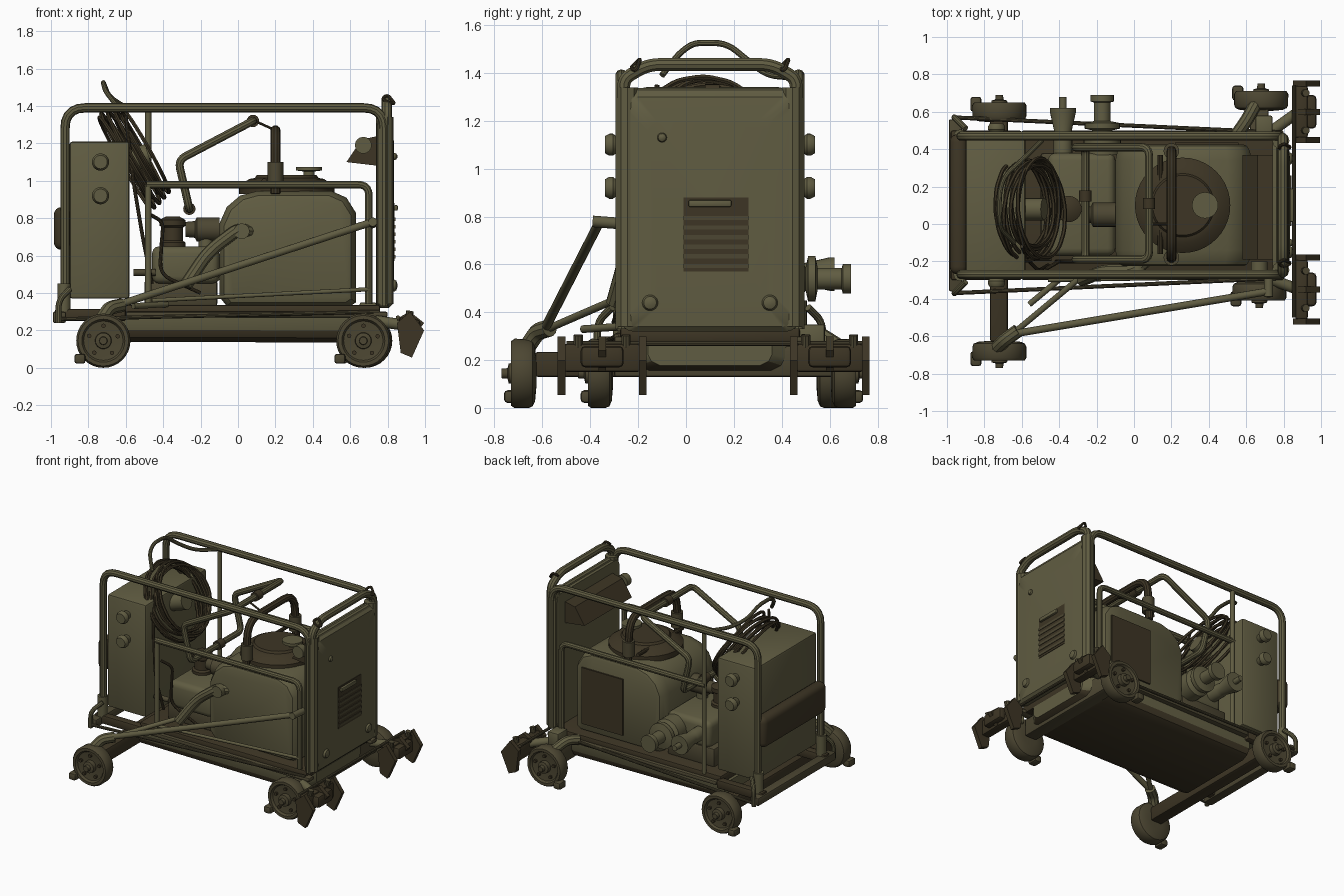
import bpy, bmesh, math, random
from mathutils import Vector as V

random.seed(4)

def material(name, rgb):
    m = bpy.data.materials.new(name)
    m.diffuse_color = (*rgb, 1)
    return m

OLIVE = material("olive paint", (0.118, 0.108, 0.054))
BROWN = material("dark brown", (0.047, 0.036, 0.018))
DRAB = material("brown olive", (0.073, 0.062, 0.032))

def finish(name, bm, mat):
    bmesh.ops.recalc_face_normals(bm, faces=bm.faces[:])
    me = bpy.data.meshes.new(name)
    bm.to_mesh(me)
    bm.free()
    me.materials.append(mat)
    ob = bpy.data.objects.new(name, me)
    bpy.context.collection.objects.link(ob)
    return ob

def loft(name, rings, mat):
    bm = bmesh.new()
    vs = [[bm.verts.new(p) for p in r] for r in rings]
    n = len(vs[0])
    for a, b in zip(vs, vs[1:]):
        for i in range(n):
            bm.faces.new((a[i], a[(i + 1) % n], b[(i + 1) % n], b[i]))
    bm.faces.new(vs[0])
    bm.faces.new(vs[-1])
    return finish(name, bm, mat)

def box(name, lo, hi, mat, bevel=0.0, seg=2):
    bm = bmesh.new()
    bmesh.ops.create_cube(bm, size=1)
    for v in bm.verts:
        v.co = [lo[i] + (v.co[i] + 0.5) * (hi[i] - lo[i]) for i in range(3)]
    if bevel:
        bmesh.ops.bevel(bm, geom=bm.edges[:], offset=bevel, segments=seg, profile=0.5, affect='EDGES')
    return finish(name, bm, mat)

def lathe(name, prof, loc, axis, mat, seg=24):
    # prof: (radius, distance along axis)
    q = V((0, 0, 1)).rotation_difference(V(axis).normalized())
    rings = [[V(loc) + q @ V((r * math.cos(a), r * math.sin(a), t))
              for a in (2 * math.pi * i / seg for i in range(seg))] for r, t in prof]
    return loft(name, rings, mat)

def cyl(name, a, b, r, mat, seg=16):
    d = V(b) - V(a)
    return lathe(name, [(r, 0), (r, d.length)], a, d, mat, seg)

def tube(name, pts, r, mat, bend=0.07, closed=False, res=3):
    # pipe through points with rounded corners
    p, out = [V(q) for q in pts], []
    n = len(p)
    for i in range(n):
        if not closed and i in (0, n - 1):
            out.append(p[i])
            continue
        a, c, b = p[i - 1], p[i], p[(i + 1) % n]
        k = min(bend, (a - c).length * 0.45, (b - c).length * 0.45)
        s, e = c + (a - c).normalized() * k, c + (b - c).normalized() * k
        for j in range(6):
            t = j / 5
            out.append(s * (1 - t) ** 2 + c * 2 * t * (1 - t) + e * t * t)
    cu = bpy.data.curves.new(name, 'CURVE')
    cu.dimensions = '3D'
    cu.bevel_depth, cu.bevel_resolution, cu.use_fill_caps = r, res, True
    sp = cu.splines.new('POLY')
    sp.points.add(len(out) - 1)
    for q, co in zip(sp.points, out):
        q.co = (*co, 1)
    sp.use_cyclic_u = closed
    tmp = bpy.data.objects.new(name + " path", cu)
    bpy.context.collection.objects.link(tmp)
    me = bpy.data.meshes.new_from_object(tmp.evaluated_get(bpy.context.evaluated_depsgraph_get()))
    bpy.data.objects.remove(tmp)
    me.materials.clear()
    me.materials.append(mat)
    ob = bpy.data.objects.new(name, me)
    bpy.context.collection.objects.link(ob)
    return ob

F, B = -0.27, 0.47   # front and back frame planes

# chassis tray (dark underside), deck and side channels
tray = [(F, 0.28), (F, 0.2), (F + 0.02, 0.16), (F + 0.07, 0.135), (B - 0.07, 0.135), (B - 0.02, 0.16), (B, 0.2), (B, 0.28)]
ob = loft("chassis_tray", [[(x, 0.1 + (y - 0.1) * s, 0.28 + (z - 0.28) * s) for y, z in tray]
                           for x, s in ((-0.64, 0.97), (0.6, 1), (0.7, 0.92), (0.76, 0.7))], OLIVE)
ob.data.materials.append(BROWN)
for f in ob.data.polygons:
    f.material_index = int(f.normal.z < -0.3)
box("deck", (-0.62, F - 0.005, 0.275), (0.76, B + 0.005, 0.335), BROWN, 0.01)
for y in (F, B):
    box("side_channel", (-0.98, y - 0.03, 0.25), (-0.6, y + 0.03, 0.315), BROWN, 0.012)
    box("side_lip", (-0.6, y - 0.03, 0.27), (0.8, y + 0.03, 0.3), DRAB, 0.01)
box("left_cross_channel", (-0.99, -0.36, 0.24), (-0.92, 0.56, 0.3), DRAB, 0.01)
for y, s in ((F, -1), (B, 1)):
    tube("guard_rod", [(-0.97, y + s * 0.1, 0.26), (0.76, y + s * 0.02, 0.3)], 0.011, DRAB)
    cyl("corner_socket", (-0.93, y, 0.3), (-0.93, y, 0.45), 0.035, OLIVE)
    tube("corner_hook", [(-0.96, y + s * 0.1, 0.24), (-0.96, y + s * 0.1, 0.36), (-0.9, y + s * 0.04, 0.42)], 0.016, OLIVE)

# tubular cage
for y in (F, B):
    tube("main_cage_rail", [(-0.925, y, 0.33), (-0.925, y, 1.39), (0.78, y, 1.39), (0.78, y, 0.33)], 0.025, OLIVE, 0.11)
    tube("middle_rail", [(-0.49, y, 0.98), (0.7, y, 0.98), (0.7, y, 0.34)], 0.021, OLIVE, 0.06)
    top = 0.98 if y == F else 1.38
    cyl("middle_post", (-0.48, y, 0.32), (-0.48, y, top), 0.017, OLIVE)
    s = 1 if y == F else -1
    tube("right_panel_tube", [(0.785, y + s * 0.025, 0.34), (0.785, y + s * 0.025, 1.34)], 0.046, OLIVE)
tube("right_top_handle", [(0.795, F + 0.01, 1.3), (0.795, F + 0.01, 1.375), (0.795, F + 0.11, 1.435),
                          (0.795, B - 0.11, 1.435), (0.795, B - 0.01, 1.375), (0.795, B - 0.01, 1.3)], 0.028, OLIVE, 0.06)
tube("right_lower_bar", [(0.785, F, 1.315), (0.785, B, 1.315)], 0.024, OLIVE)
for y in (F + 0.06, B - 0.06):
    tube("handle_ring", [(0.8, y - 0.02, 1.42), (0.84, y, 1.41), (0.8, y + 0.02, 1.46), (0.77, y, 1.44)], 0.009, BROWN, 0.02, True)

# right end panel with shallow bulge, grille and bolts
def end_ring(x, inset):
    c = [(F + inset, 0.32 + inset), (B - inset, 0.32 + inset), (B - inset, 1.32 - inset), (F + inset, 1.32 - inset)]
    out = []
    for i, (y, z) in enumerate(c):
        sy, sz = (1 if y < 0.1 else -1), (1 if z < 0.8 else -1)
        arc = [(y + sy * 0.05 * (1 - math.sin(t)), z + sz * 0.05 * (1 - math.cos(t))) for t in (0, .4, .8, 1.2, 1.57)]
        out += [(x, *q) for q in (arc if i in (1, 3) else arc[::-1])]
    return out
loft("right_end_panel", [end_ring(0.74, 0), end_ring(0.805, 0), end_ring(0.825, 0.02), end_ring(0.834, 0.12)], OLIVE)
box("grille_back", (0.83, -0.01, 0.57), (0.838, 0.26, 0.88), BROWN)
for i in range(6):
    z = 0.585 + i * 0.04
    box("grille_slat", (0.832, -0.01, z), (0.842, 0.26, z + 0.018), DRAB)
box("grille_handle", (0.832, 0.01, 0.84), (0.855, 0.19, 0.87), OLIVE, 0.008)
for y, z, r in ((-0.15, 0.44, 0.033), (0.35, 0.44, 0.033), (-0.1, 1.13, 0.02)):
    lathe("panel_bolt", [(r, 0), (r, 0.012), (r * 0.8, 0.024), (r * 0.3, 0.03)], (0.822, y, z), (1, 0, 0), OLIVE)
loft("instrument_box", [[(x, y, z) for x, z in ((0.58, 1.1), (0.75, 1.08), (0.75, 1.24), (0.66, 1.22))]
                        for y in (-0.19, 0.37)], BROWN)
cyl("side_lamp", (0.67, F + 0.07, 1.19), (0.67, F + 0.02, 1.19), 0.045, OLIVE)

# left control cabinet with knobs and bumper pad
box("control_cabinet", (-0.9, F + 0.01, 0.37), (-0.58, B - 0.01, 1.21), OLIVE, 0.015)
for z in (1.1, 0.92):
    for y, s in ((F, -1), (B, 1)):
        lathe("cabinet_knob", [(0.03, 0), (0.034, 0.03), (0.046, 0.045), (0.046, 0.06), (0.036, 0.078)],
              (-0.735, y - s * 0.01, z), (0, s, 0), OLIVE)
box("left_bumper_pad", (-0.985, F, 0.63), (-0.89, B + 0.01, 0.86), BROWN, 0.042, 4)

# water tank with rounded ends
prof = [(-0.1, 0.38), (-0.1, 0.77), (-0.06, 0.86), (0.01, 0.92), (0.1, 0.945), (0.5, 0.945), (0.58, 0.91),
        (0.63, 0.83), (0.63, 0.35), (0.6, 0.33), (-0.06, 0.33)]
loft("tank", [[(0.265 + (x - 0.265) * s, y, 0.62 + (z - 0.62) * s) for x, z in prof]
              for y, s in ((-0.225, 0.88), (-0.217, 0.93), (-0.19, 0.97), (-0.14, 1), (0.34, 1), (0.39, 0.97),
                           (0.417, 0.93), (0.425, 0.88))], OLIVE)
box("tank_back_plate", (0.22, 0.42, 0.4), (0.56, 0.436, 0.82), BROWN)
lathe("tank_lid", [(0.255, 0), (0.255, 0.04), (0.2, 0.08), (0.17, 0.085), (0.16, 0.1)], (0.26, 0.1, 0.93), (0, 0, 1), BROWN, 40)
lathe("filler_cap", [(0.03, 0), (0.03, 0.05), (0.07, 0.055), (0.07, 0.075)], (0.38, 0.1, 1.0), (0, 0, 1), OLIVE)
tube("lid_arch_pipe", [(0.2, -0.19, 0.93), (0.2, -0.17, 1.27), (0.2, 0.38, 1.27), (0.2, 0.4, 0.93)], 0.027, BROWN, 0.13)
for y in (-0.18, 0.39):
    cyl("arch_collar", (0.2, y, 0.99), (0.2, y, 1.1), 0.042, DRAB)
tube("lid_clamp_bar", [(0.14, -0.16, 1.0), (0.14, 0.37, 1.0)], 0.014, BROWN)

# folding bent frame above the engine
tube("folding_frame", [(-0.26, -0.19, 0.85), (-0.32, -0.19, 1.11), (0.08, -0.19, 1.32), (0.08, 0.41, 1.32),
                       (-0.32, 0.41, 1.11), (-0.26, 0.41, 0.85)], 0.022, OLIVE, 0.045, True)
for p in ((-0.26, 0.15, 0.85), (0.08, 0.11, 1.32)):
    cyl("frame_clamp", (p[0], p[1] - 0.03, p[2]), (p[0], p[1] + 0.03, p[2]), 0.033, BROWN)
tube("frame_link", [(0.09, 0.0, 1.32), (0.2, 0.0, 1.27)], 0.007, BROWN)

# engine and pump
box("engine_base", (-0.5, -0.12, 0.33), (-0.11, 0.38, 0.47), DRAB, 0.015)
box("engine_block", (-0.46, -0.17, 0.45), (-0.1, 0.38, 0.65), OLIVE, 0.04, 3)
lathe("engine_cylinder", [(0.07, 0), (0.07, 0.03), (0.055, 0.04), (0.055, 0.11), (0.07, 0.12), (0.07, 0.15), (0.035, 0.17)],
      (-0.35, 0.08, 0.64), (0, 0, 1), BROWN)
lathe("pump_body", [(0.04, 0), (0.045, 0.05), (0.065, 0.06), (0.065, 0.18)], (-0.28, 0.05, 0.74), (1, 0, 0), DRAB)
cyl("pump_stand", (-0.17, 0.05, 0.6), (-0.17, 0.05, 0.74), 0.04, OLIVE)
lathe("rear_outlet_large", [(0.1, 0), (0.1, 0.1), (0.06, 0.12), (0.05, 0.13), (0.095, 0.14), (0.095, 0.17), (0.045, 0.18),
                            (0.045, 0.28), (0.062, 0.285), (0.062, 0.32)], (-0.17, 0.37, 0.54), (0, 1, 0), OLIVE)
lathe("rear_outlet_small", [(0.05, 0), (0.05, 0.1), (0.045, 0.12), (0.07, 0.23), (0.07, 0.25), (0.02, 0.25), (0.02, 0.31)],
      (-0.38, 0.37, 0.56), (0, 1, 0), OLIVE)
tube("front_outlet_pipe", [(0.06, -0.2, 0.73), (0.0, -0.25, 0.74), (-0.16, -0.25, 0.62), (-0.28, -0.3, 0.44)], 0.035, OLIVE, 0.08)
cyl("outlet_flange", (0.02, -0.22, 0.73), (0.02, -0.28, 0.73), 0.042, OLIVE)
tube("fuel_line", [(-0.47, -0.24, 0.82), (-0.4, -0.2, 0.78), (-0.42, -0.2, 0.5), (-0.2, -0.2, 0.4)], 0.01, BROWN)
cyl("valve_stub", (-0.56, -0.18, 0.51), (-0.44, -0.18, 0.51), 0.018, DRAB)

# coiled hose hung on the cabinet
C, D, N = V((-0.55, 0.08, 1.13)), V((0.49, 0, -0.87)), V((0.87, 0, 0.49))
for k in range(8):
    a, b = 0.3 - random.random() * 0.08, 0.28 - random.random() * 0.08
    off = N * (k - 3.5) * 0.018 + V((0, random.uniform(-.02, .02), 0))
    tilt = random.uniform(-.1, .1)
    tube("hose_loop", [C + off + D * a * math.cos(t) + V((0, b * math.sin(t), 0)) + N * tilt * b * math.sin(t)
                       for t in (2 * math.pi * i / 14 for i in range(14))], 0.011, BROWN, 0.04, True, 1)
cyl("hose_hanger", (-0.6, 0.08, 1.1), (-0.48, 0.08, 1.14), 0.06, OLIVE)
tube("hose_top_loop", [(-0.64, -0.1, 1.39), (-0.71, -0.03, 1.48), (-0.72, 0.03, 1.525), (-0.72, 0.17, 1.525),
                       (-0.69, 0.26, 1.45), (-0.6, 0.34, 1.39), (-0.49, 0.45, 1.38)], 0.013, OLIVE)
tube("hanging_hose", [(-0.6, -0.12, 1.35), (-0.56, -0.2, 1.0), (-0.51, -0.25, 0.7), (-0.46, -0.22, 0.45)], 0.01, BROWN)

# wheels, hubs, bolts and feet
for x, y, s in ((-0.72, -0.63, -1), (0.67, -0.31, -1), (-0.72, 0.55, 1), (0.68, 0.61, 1)):
    o = V((x, y, 0.145))
    ax = (0, s, 0)
    lathe("wheel", [(0.06, -0.005), (0.115, 0.0), (0.137, 0.01), (0.144, 0.025), (0.145, 0.085), (0.135, 0.1), (0.115, 0.1),
                    (0.105, 0.085), (0.06, 0.08)], o, ax, DRAB, 32)
    lathe("wheel_hub", [(0.045, 0.07), (0.042, 0.11), (0.022, 0.115), (0.02, 0.14)], o, ax, DRAB)
    for i in range(5):
        t = math.tau * i / 5 + 0.3
        p = o + V((0.08 * math.cos(t), s * 0.08, 0.08 * math.sin(t)))
        cyl("wheel_bolt", p, p + V((0, s * 0.018, 0)), 0.012, BROWN, 8)
    f = sorted((y + s * 0.05, y + s * 0.13))
    box("wheel_stop", (x - 0.155, f[0], 0.022), (x - 0.095, f[1], 0.075), DRAB, 0.015)
box("left_axle", (-0.77, -0.63, 0.13), (-0.675, 0.56, 0.235), BROWN, 0.012)
box("right_axle", (0.62, -0.3, 0.13), (0.72, 0.62, 0.26), DRAB, 0.012)
tube("rear_wheel_arm", [(0.55, 0.48, 0.3), (0.6, 0.55, 0.31), (0.66, 0.66, 0.24)], 0.035, OLIVE)
box("rear_arm_bracket", (0.65, 0.47, 0.25), (0.74, 0.58, 0.35), OLIVE, 0.01)

# stabiliser struts on the front
tube("strut_elbow", [(-0.73, -0.66, 0.26), (-0.69, -0.62, 0.32), (-0.62, -0.57, 0.335)], 0.037, OLIVE, 0.03)
cyl("long_strut", (-0.66, -0.59, 0.33), (0.72, -0.36, 0.78), 0.02, OLIVE)
cyl("low_strut", (-0.46, -0.3, 0.36), (0.7, -0.28, 0.42), 0.011, OLIVE)
cyl("strut_pin", (0.72, -0.26, 0.77), (0.72, -0.39, 0.78), 0.024, OLIVE)
for a, b in (((-0.64, -0.58, 0.33), (-0.28, -0.28, 0.46)), ((-0.56, -0.43, 0.33), (-0.38, -0.28, 0.34))):
    cyl("short_strut", a, b, 0.016, OLIVE)

# clawed feet at the right end
for y0, y1 in ((-0.54, -0.16), (0.43, 0.77)):
    m = (y0 + y1) / 2
    box("claw_plate", (0.86, y0 + 0.03, 0.15), (0.93, y1 - 0.03, 0.27), BROWN, 0.015)
    box("claw_lip", (0.91, m - 0.09, 0.17), (0.975, m + 0.09, 0.26), BROWN, 0.02)
    for y, w in ((y0 + 0.02, 1), (y1 - 0.02, 1), (m, 0.6)):
        loft("claw_prong", [[(x, y + d, 0.3 - (0.3 - z) * w) for x, z in
                             ((0.85, 0.24), (0.92, 0.3), (0.995, 0.2), (0.93, 0.055), (0.87, 0.08))]
                            for d in (-0.016, 0.016)], BROWN)
    for y in (m - 0.1, m + 0.1):
        cyl("claw_bolt", (0.91, y, 0.25), (0.92, y, 0.305), 0.02, DRAB, 10)
    cyl("claw_arm", (0.74, min(max(m, -0.3), 0.5), 0.25), (0.88, m, 0.23), 0.03, OLIVE)
tube("claw_tie_rod", [(0.855, -0.5, 0.27), (0.855, 0.74, 0.27)], 0.011, DRAB)

# smooth shading with crisp edges
bpy.ops.object.select_all(action='SELECT')
bpy.context.view_layer.objects.active = bpy.context.scene.objects[0]
bpy.ops.object.shade_smooth_by_angle(angle=math.radians(35))
